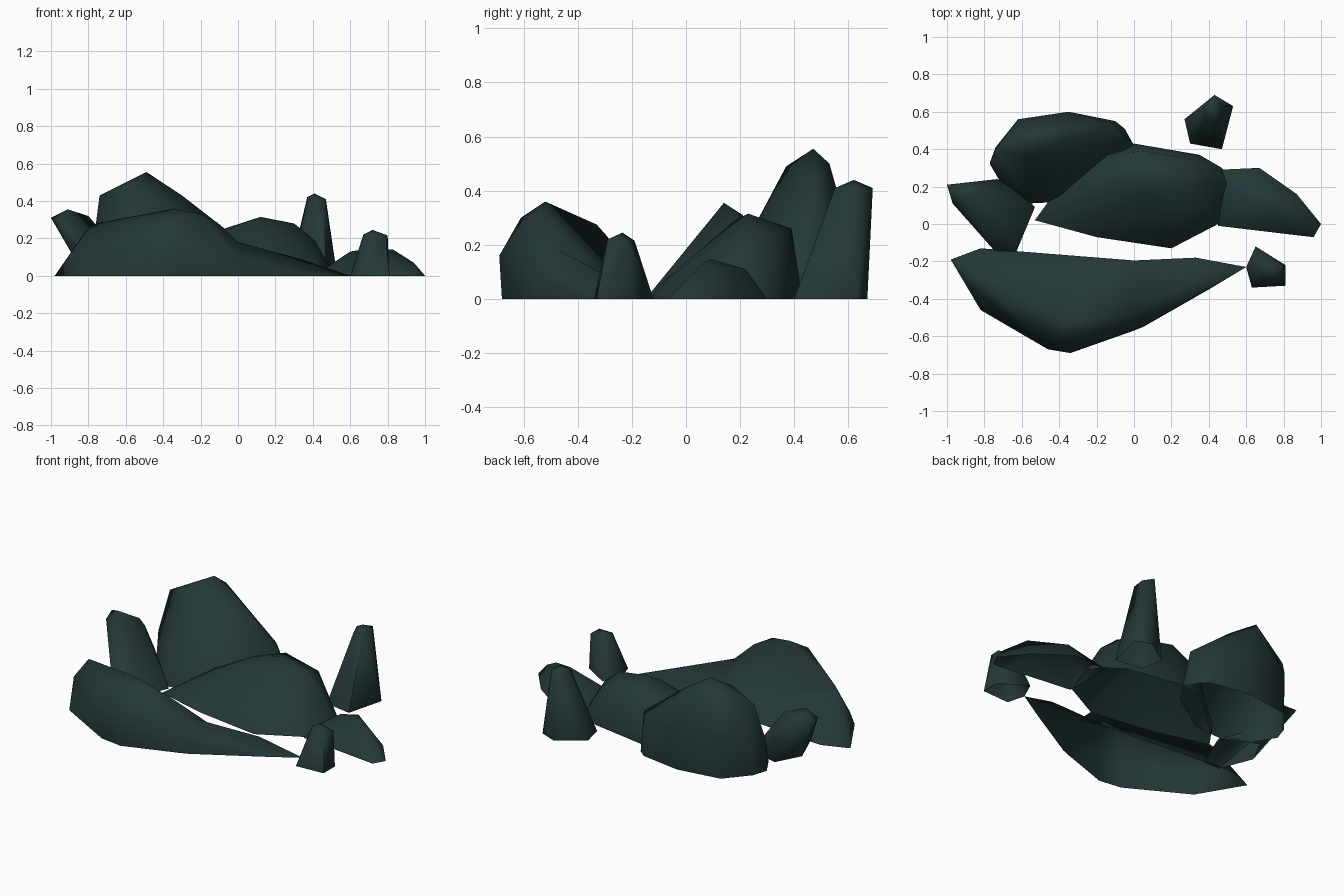
import bpy, bmesh, math

stone = bpy.data.materials.new("dark_teal_stone")
stone.diffuse_color = (0.017, 0.038, 0.038, 1)


def rock(name, *pieces):
    """Each piece is (ground outline xy, upper points xyz), wrapped by a convex hull.
    Pieces sharing a cross-section are joined there; the underside stays open."""
    clouds = [[(x, y, 0.0) for x, y in base] + list(top) for base, top in pieces]
    shared = set(clouds[0]).intersection(*clouds[1:]) if len(clouds) > 1 else set()
    key = {tuple(round(c, 3) for c in p) for p in shared}
    bm = bmesh.new()
    for cloud in clouds:
        part = bmesh.new()
        for p in cloud:
            part.verts.new(p)
        bmesh.ops.convex_hull(part, input=part.verts[:])
        for f in part.faces:
            pts = [v.co for v in f.verts]
            hidden = all(tuple(round(c, 3) for c in p) in key for p in pts)
            if hidden or all(p.z < 0.001 for p in pts):
                continue
            bm.faces.new([bm.verts.new(p) for p in pts])
        part.free()
    bmesh.ops.remove_doubles(bm, verts=bm.verts[:], dist=0.001)
    bmesh.ops.recalc_face_normals(bm, faces=bm.faces[:])
    me = bpy.data.meshes.new(name)
    bm.to_mesh(me)
    bm.free()
    me.materials.append(stone)
    ob = bpy.data.objects.new(name, me)
    bpy.context.collection.objects.link(ob)
    bpy.ops.object.select_all(action='DESELECT')
    ob.select_set(True)
    bpy.context.view_layer.objects.active = ob
    bpy.ops.object.shade_smooth_by_angle(angle=math.radians(75))


# Long front rock: tall body and a low tapering tail, joined at x = 0
joint_base = [(0.0, -0.195), (0.0, -0.57)]
joint_top = [(0.0, -0.47, 0.18), (0.0, -0.56, 0.08)]
rock("front_rock",
     ([(-0.98, -0.19), (-0.82, -0.13), (-0.3, -0.19), (-0.32, -0.68),
       (-0.46, -0.66), (-0.82, -0.46)] + joint_base,
      [(-0.78, -0.33, 0.275), (-0.82, -0.29, 0.23), (-0.34, -0.52, 0.36),
       (-0.2, -0.55, 0.33), (-0.11, -0.5, 0.285), (-0.4, -0.61, 0.3),
       (-0.34, -0.69, 0.16), (-0.46, -0.67, 0.15), (-0.88, -0.33, 0.14)] + joint_top),
     ([(0.33, -0.18), (0.6, -0.23), (0.4, -0.35), (0.05, -0.55)] + joint_base,
      [(0.35, -0.29, 0.085)] + joint_top))

# Tall rock at the back left
rock("back_rock",
     ([(-0.77, 0.32), (-0.7, 0.2), (-0.56, 0.11), (-0.35, 0.12), (-0.08, 0.3),
       (0.0, 0.42), (-0.05, 0.51), (-0.1, 0.55), (-0.35, 0.59), (-0.62, 0.55), (-0.74, 0.41)],
      [(-0.49, 0.47, 0.555), (-0.57, 0.37, 0.49), (-0.74, 0.4, 0.43), (-0.45, 0.53, 0.5),
       (-0.3, 0.47, 0.43), (-0.2, 0.46, 0.335), (-0.03, 0.45, 0.22), (-0.35, 0.6, 0.25),
       (-0.62, 0.56, 0.25), (-0.12, 0.54, 0.22), (-0.77, 0.33, 0.2), (-0.5, 0.3, 0.3)]))

# Broad rock in the middle
rock("middle_rock",
     ([(-0.53, 0.02), (-0.2, -0.07), (0.2, -0.13), (0.45, 0.0), (0.52, 0.22),
       (0.47, 0.3), (0.35, 0.37), (0.0, 0.43), (-0.14, 0.39), (-0.4, 0.2)],
      [(0.12, 0.23, 0.315), (0.3, 0.21, 0.28), (0.05, 0.18, 0.29), (-0.08, 0.27, 0.25),
       (0.05, 0.39, 0.26), (0.3, 0.35, 0.23), (0.41, 0.2, 0.19), (0.2, -0.1, 0.05),
       (-0.25, 0.15, 0.17), (-0.3, 0.22, 0.14), (-0.14, 0.37, 0.19)]))

# Low rock on the right
rock("right_rock",
     ([(0.45, 0.29), (0.67, 0.3), (0.87, 0.16), (1.0, 0.0), (0.96, -0.07),
       (0.87, -0.06), (0.62, -0.02), (0.45, -0.01)],
      [(0.6, 0.13, 0.13), (0.72, 0.09, 0.148), (0.83, 0.07, 0.14), (0.94, 0.0, 0.07),
       (0.66, 0.22, 0.11), (0.48, 0.12, 0.05)]))

# Leaning rock on the left
rock("leaning_rock",
     ([(-0.74, -0.15), (-0.63, -0.15), (-0.53, 0.09), (-0.6, 0.16), (-0.74, 0.2), (-0.82, 0.05)],
      [(-1.0, 0.21, 0.31), (-0.97, 0.11, 0.3), (-0.91, 0.14, 0.355),
       (-0.8, 0.19, 0.32), (-0.77, 0.2, 0.28), (-0.73, 0.24, 0.13)]))

# Two small five-sided standing stones
rock("back_standing_stone",
     ([(0.27, 0.56), (0.3, 0.43), (0.47, 0.4), (0.53, 0.63), (0.43, 0.67)],
      [(0.37, 0.62, 0.42), (0.39, 0.56, 0.41), (0.46, 0.55, 0.41),
       (0.47, 0.63, 0.41), (0.43, 0.69, 0.41), (0.41, 0.62, 0.44)]))
rock("front_standing_stone",
     ([(0.6, -0.23), (0.63, -0.34), (0.81, -0.33), (0.81, -0.22), (0.65, -0.12)],
      [(0.67, -0.24, 0.22), (0.7, -0.29, 0.22), (0.79, -0.29, 0.22),
       (0.8, -0.22, 0.215), (0.7, -0.19, 0.215), (0.72, -0.235, 0.245)]))
